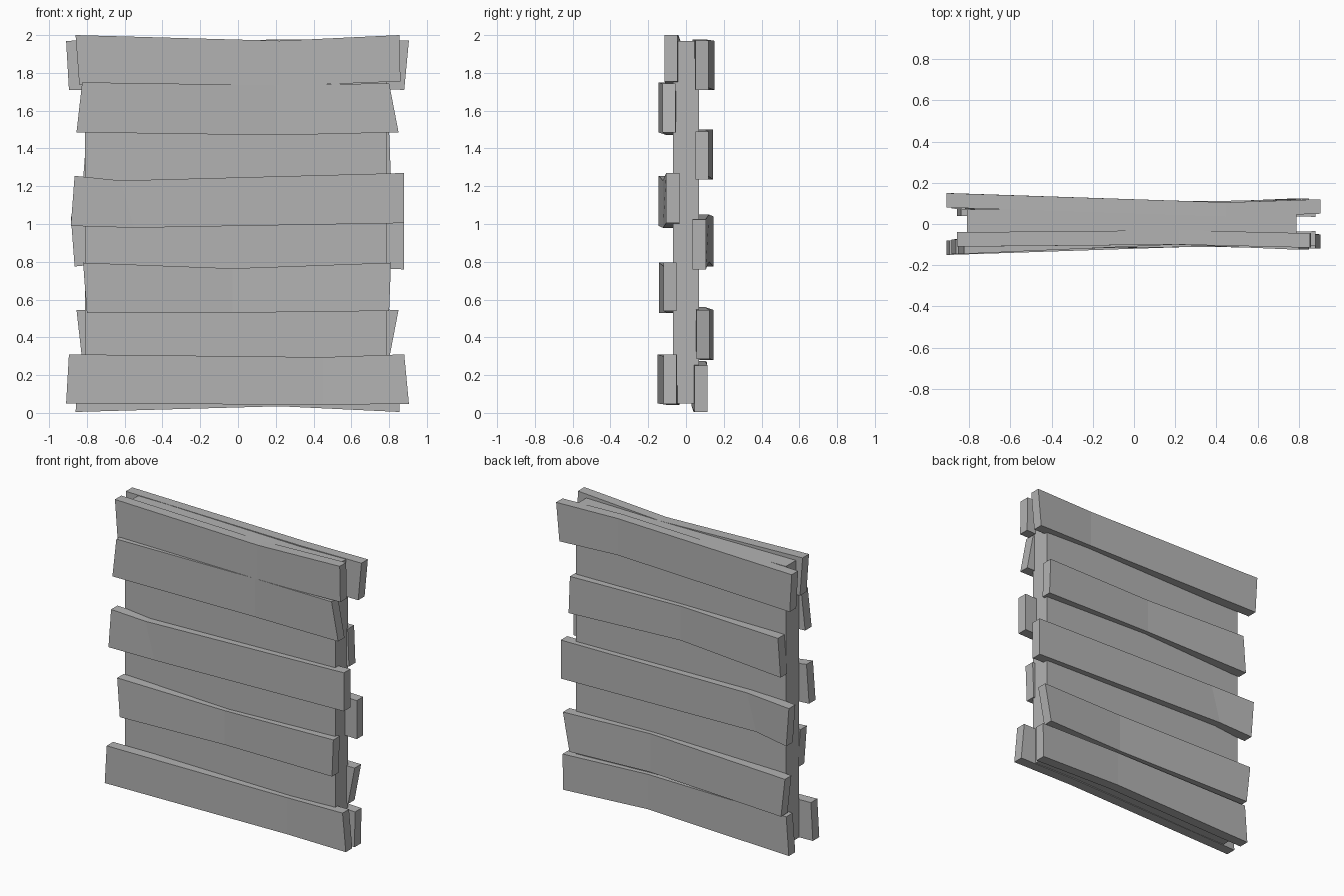
import bpy, bmesh

if "Cube" in bpy.data.objects:
    bpy.data.objects.remove(bpy.data.objects["Cube"])

wood = bpy.data.materials.new("plain grey")
wood.diffuse_color = (0.45, 0.45, 0.45, 1)
wood.use_nodes = True
wood.node_tree.nodes["Principled BSDF"].inputs["Base Color"].default_value = wood.diffuse_color


def finish(name, bm):
    bmesh.ops.recalc_face_normals(bm, faces=bm.faces[:])
    me = bpy.data.meshes.new(name)
    bm.to_mesh(me)
    bm.free()
    me.materials.append(wood)
    ob = bpy.data.objects.new(name, me)
    bpy.context.collection.objects.link(ob)
    return ob


def plank(name, sections, flip=None):
    """Bent board; each section is (x bottom, x top, z bottom, z top, outer y)."""
    bm = bmesh.new()
    rings = []
    for xb, xt, zb, zt, y in sections:
        ring = []
        for x, z, yy in ((xb, zb, y), (xt, zt, y), (xt, zt, y + 0.07), (xb, zb, y + 0.07)):
            if flip is not None:          # half turn about the x axis
                yy, z = -yy, flip - z
            ring.append(bm.verts.new((x, yy, z)))
        rings.append(ring)
    for a, b in zip(rings, rings[1:]):
        for i in range(4):
            j = (i + 1) % 4
            bm.faces.new((a[i], a[j], b[j], b[i]))
    bm.faces.new(rings[0])
    bm.faces.new(rings[-1][::-1])
    return finish(name, bm)


# Central panel
bm = bmesh.new()
bmesh.ops.create_cube(bm, size=1)
for v in bm.verts:
    v.co = (v.co.x * 1.60 - 0.01, v.co.y * 0.14, v.co.z * 1.92 + 1.01)
finish("core_panel", bm)

# Front boards from the top down: left end, bend, right end
boards = [
    [(-0.84, -0.86, 1.735, 2.00, -0.11), (0.22, 0.22, 1.73, 1.97, -0.10), (0.86, 0.855, 1.755, 2.00, -0.115)],
    [(-0.855, -0.825, 1.485, 1.75, -0.145), (0.20, 0.20, 1.47, 1.735, -0.10), (0.85, 0.80, 1.485, 1.745, -0.125)],
    [(-0.885, -0.865, 0.99, 1.255, -0.145), (-0.55, -0.62, 0.98, 1.23, -0.122), (0.88, 0.88, 1.005, 1.27, -0.105)],
    [(-0.80, -0.82, 0.53, 0.795, -0.143), (-0.03, -0.03, 0.53, 0.765, -0.102), (0.80, 0.81, 0.54, 0.795, -0.12)],
    [(-0.91, -0.895, 0.05, 0.31, -0.15), (0.45, 0.45, 0.043, 0.295, -0.105), (0.905, 0.88, 0.048, 0.31, -0.12)],
]

# Back boards repeat the front set turned upside down
turn = [2.005, 2.03, 2.03, 2.03, 2.02]
for i, b in enumerate(boards):
    plank(f"front_plank_{i + 1}", b)
    plank(f"back_plank_{5 - i}", b, turn[i])
